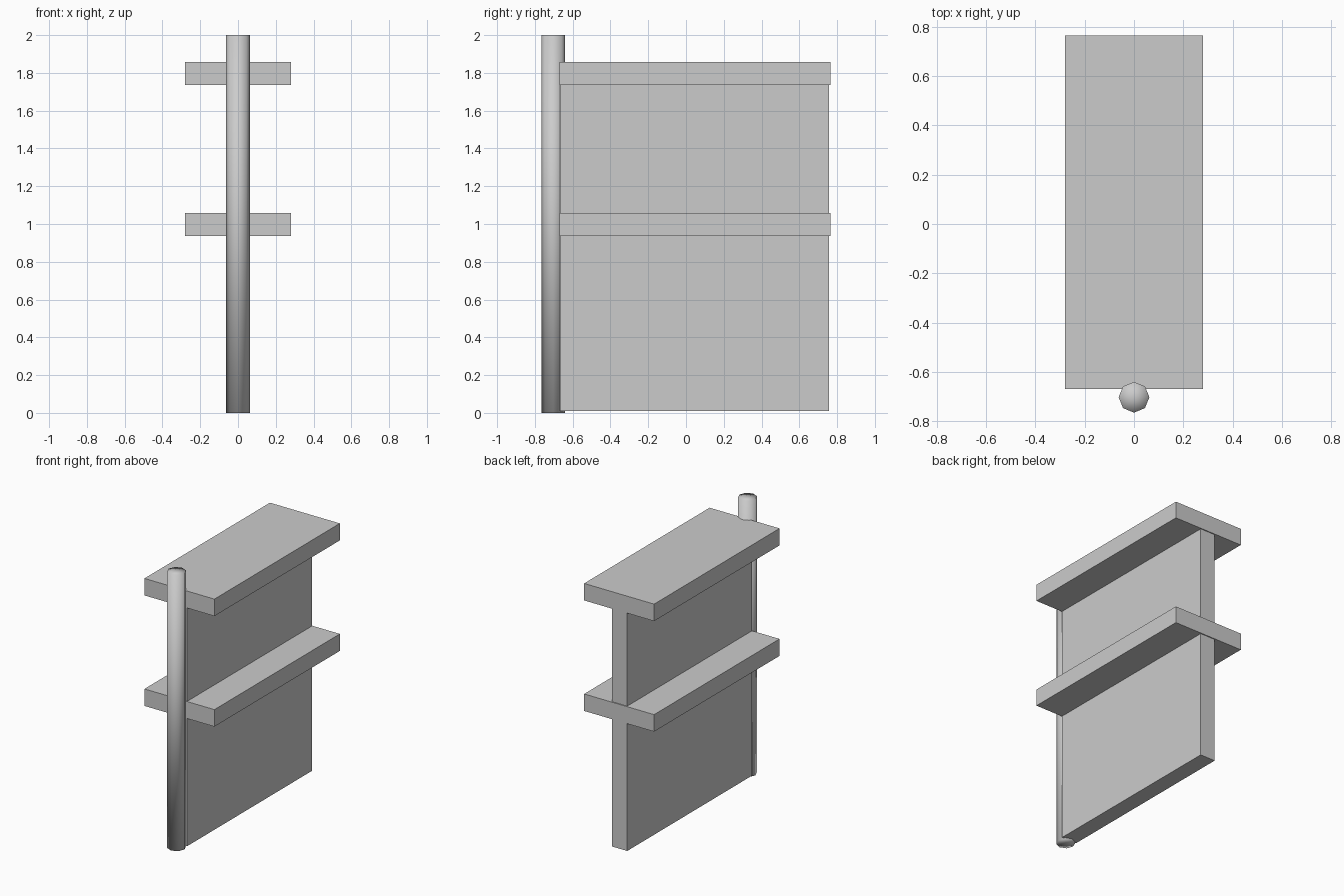
import bpy

if "Cube" in bpy.data.objects:
    bpy.data.objects.remove(bpy.data.objects["Cube"])


def box(name, x, y, z):
    """Box spanning the given (min, max) ranges."""
    bpy.ops.mesh.primitive_cube_add(
        size=1, location=[(a + b) / 2 for a, b in (x, y, z)])
    ob = bpy.context.object
    ob.name = name
    ob.scale = [b - a for a, b in (x, y, z)]
    bpy.ops.object.transform_apply(location=False, rotation=False, scale=True)
    return ob


# Thin upright panel
box("upright_panel", (-0.06, 0.06), (-0.667, 0.758), (0.01, 1.80))

# Two horizontal boards crossing the panel
for name, z in (("middle_board", 0.997), ("top_board", 1.797)):
    box(name, (-0.28, 0.28), (-0.67, 0.765), (z - 0.0615, z + 0.0615))

# Eight-sided, smooth-shaded corner post with fan caps
bpy.ops.mesh.primitive_cylinder_add(
    vertices=8, radius=0.0625, depth=2, end_fill_type='TRIFAN',
    location=(0, -0.7025, 1))
bpy.context.object.name = "front_post"
bpy.ops.object.shade_smooth()
